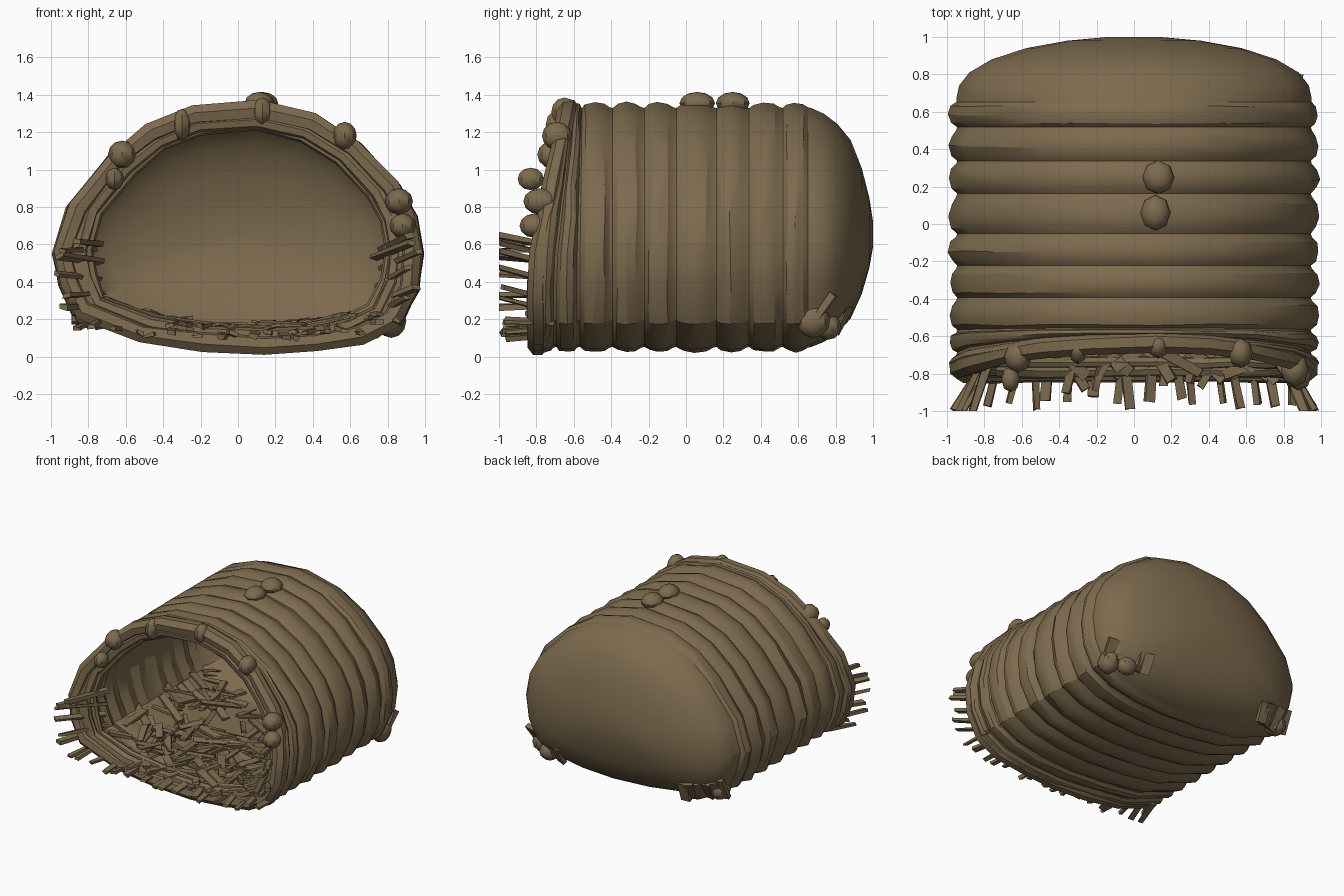
import bpy, bmesh, math, random
from mathutils import Vector, Matrix

if "Cube" in bpy.data.objects:
    bpy.data.objects.remove(bpy.data.objects["Cube"])
random.seed(4)
R = random.uniform

brown = bpy.data.materials.new("woven_brown")
brown.diffuse_color = (0.205, 0.145, 0.076, 1)
brown.use_nodes = True
brown.node_tree.nodes["Principled BSDF"].inputs["Base Color"].default_value = brown.diffuse_color

# Cross-section of the shelter (x, z), and the height it is scaled about
SECTION = [(0.15, 0.02), (0.45, 0.035), (0.7, 0.08), (0.88, 0.17), (0.97, 0.35), (0.995, 0.55),
           (0.96, 0.75), (0.87, 0.92), (0.66, 1.14), (0.42, 1.29), (0.12, 1.365), (-0.25, 1.335),
           (-0.5, 1.235), (-0.7, 1.07), (-0.92, 0.8), (-0.995, 0.55), (-0.96, 0.38), (-0.89, 0.22),
           (-0.55, 0.09), (-0.2, 0.04)]
CZ = 0.65


def finish(bm, name, angle=32):
    bmesh.ops.recalc_face_normals(bm, faces=bm.faces)
    me = bpy.data.meshes.new(name)
    bm.to_mesh(me)
    bm.free()
    me.materials.append(brown)
    ob = bpy.data.objects.new(name, me)
    bpy.context.collection.objects.link(ob)
    bpy.ops.object.select_all(action='DESELECT')
    ob.select_set(True)
    bpy.context.view_layer.objects.active = ob
    bpy.ops.object.shade_smooth_by_angle(angle=math.radians(angle))
    return ob


def lean(y, z):
    """The mouth leans backwards above mid height; fades out behind the rim."""
    fade = max(0, min(1, (-0.55 - y) / 0.25))
    return y + 0.17 * fade * max(0, (z - 0.5) / 0.85)


def ring(y, s, jitter=0.0, sz=None):
    pts = []
    for x, z in SECTION:
        j = R(-jitter, jitter)
        zz = CZ + (z - CZ) * ((sz or s) + j)
        pts.append(Vector((x * (s + j), lean(y, zz) + R(-jitter, jitter), zz)))
    return pts


def loft(bm, rings):
    rows = [[bm.verts.new(p) for p in r] for r in rings]
    n = len(rows[0])
    for a, b in zip(rows, rows[1:]):
        for i in range(n):
            bm.faces.new((a[i], a[(i + 1) % n], b[(i + 1) % n], b[i]))
    bm.faces.new(rows[0])
    bm.faces.new(rows[-1])


# Ribbed shell: inner skin from its back wall to the mouth, then the outer skin to the dome
grooves = [-0.81, -0.70, -0.575, -0.40, -0.23, -0.06, 0.155, 0.33, 0.51, 0.66]
dome = [(0.67, 0.955, 0.95), (0.74, 0.94, 0.905), (0.81, 0.885, 0.83), (0.88, 0.765, 0.71),
        (0.94, 0.58, 0.5), (0.98, 0.36, 0.28), (1.0, 0.14, 0.1)]
rings = [ring(y - 0.06, s * 0.92, 0, sz * 0.92) for y, s, sz in reversed(dome)]
for a, b in reversed(list(zip(grooves, grooves[1:]))):
    t = 0 if a > -0.6 else -0.04
    rings += [ring(b - 0.01, 0.86 + t), ring((a + b) / 2, 0.885 + t, 0.006)]
rings += [ring(-0.81, 0.82), ring(-0.82, 0.88), ring(-0.81, 0.95)]
for a, b in zip(grooves, grooves[1:]):
    w = b - a
    rings += [ring(a + 0.008, 0.95), ring(a + 0.2 * w, 0.978, 0.006), ring(a + 0.48 * w, 0.994, 0.008),
              ring(a + 0.78 * w, 0.982, 0.006), ring(b - 0.008, 0.955)]
rings += [ring(y, s, 0, sz) for y, s, sz in dome]
bm = bmesh.new()
loft(bm, rings)
finish(bm, "ribbed_shell", 28)


# Bundled rods around the mouth
def tube(bm, path, r, sides=7):
    n = len(path)
    rows = []
    for i, p in enumerate(path):
        t = (path[(i + 1) % n] - path[i - 1]).normalized()
        u = t.cross(Vector((0, 1, 0))).normalized()
        v = t.cross(u)
        k = r * R(0.88, 1.12)
        rows.append([bm.verts.new(p + (u * math.cos(a) + v * math.sin(a)) * k)
                     for a in [2 * math.pi * j / sides for j in range(sides)]])
    for i in range(n):
        a, b = rows[i], rows[(i + 1) % n]
        for j in range(sides):
            bm.faces.new((a[j], a[(j + 1) % sides], b[(j + 1) % sides], b[j]))


bm = bmesh.new()
for y, s, r in [(-0.79, 0.935, 0.058), (-0.78, 0.855, 0.04), (-0.74, 0.815, 0.03)]:
    tube(bm, ring(y, s, 0.006), r)
finish(bm, "mouth_rods", 40)


# Knots on the mouth, pegs on the roof, lumps at the back corners
def lumps(name, items):
    bm = bmesh.new()
    for x, y, z, sx, sy, sz in items:
        m = Matrix.Translation((x, y, z)) @ Matrix.Diagonal((sx, sy, sz, 1))
        bmesh.ops.create_uvsphere(bm, u_segments=8, v_segments=6, radius=1, matrix=m)
    finish(bm, name, 40)


lumps("mouth_knots", [
    (-0.62, -0.71, 1.08, 0.075, 0.085, 0.075), (-0.3, -0.67, 1.24, 0.05, 0.08, 0.085),
    (0.13, -0.65, 1.31, 0.055, 0.07, 0.075), (0.57, -0.69, 1.18, 0.065, 0.08, 0.075),
    (0.86, -0.78, 0.83, 0.075, 0.09, 0.07), (0.88, -0.81, 0.7, 0.07, 0.08, 0.065),
    (-0.66, -0.83, 0.95, 0.05, 0.07, 0.06)])
lumps("roof_pegs", [(0.13, 0.25, 1.355, 0.085, 0.09, 0.06), (0.115, 0.06, 1.355, 0.08, 0.095, 0.06)])
lumps("corner_lumps", [(0.82, 0.68, 0.19, 0.08, 0.09, 0.09), (0.71, 0.76, 0.16, 0.08, 0.07, 0.07),
                       (-0.8, 0.7, 0.23, 0.08, 0.09, 0.08)])


# Straw pieces
def straw(bm, p, d, length, width, thick):
    rot = Vector(d).normalized().to_track_quat('Y', 'Z').to_matrix().to_4x4()
    roll = Matrix.Rotation(R(-0.4, 0.4), 4, 'Y')
    m = Matrix.Translation(p) @ rot @ roll @ Matrix.Diagonal((width, length, thick, 1))
    for v in bmesh.ops.create_cube(bm, size=1, matrix=m)["verts"]:
        v.co += Vector([R(-0.006, 0.006) for _ in range(3)])
        v.co.y = max(v.co.y, -1.0)
        v.co.x = max(-0.99, min(0.99, v.co.x))


def floor_z(x):
    return 0.115 + (0.26 if x < 0 else 0.14) * x * x


# Loose bedding over the whole floor
bm = bmesh.new()
for i in range(200):
    x, y = R(-0.72, 0.72), R(-0.78, 0.74)
    a = R(0, math.pi)
    slope = (floor_z(x + 0.1) - floor_z(x - 0.1)) / 0.2
    straw(bm, (x, y, floor_z(x) + R(0, 0.055)),
          (math.cos(a), math.sin(a), slope * math.cos(a) + R(-0.15, 0.15)),
          R(0.16, 0.34), R(0.035, 0.06), R(0.012, 0.025))
finish(bm, "floor_straw", 20)

# Fringe poking out over the sill
bm = bmesh.new()
for i in range(17):
    x = -0.85 + 1.7 * i / 16 + R(-0.04, 0.04)
    straw(bm, (x, -0.83 + R(-0.02, 0.03), 0.1 + 0.12 * x * x + R(-0.02, 0.03)),
          (R(-0.15, 0.15) + 0.2 * x, -1, R(-0.2, 0.05)), R(0.24, 0.32), R(0.03, 0.055), 0.022)
# Bunches splayed out at both sides of the mouth
for side in (-1, 1):
    for z in (0.27, 0.33, 0.43, 0.52, 0.57, 0.61):
        straw(bm, (side * R(0.8, 0.87), -0.83, z),
              (side * R(0.3, 0.7), -1, R(-0.05, 0.1) + (0.2 if side > 0 else 0)),
              R(0.36, 0.42), R(0.03, 0.05), 0.025)
finish(bm, "mouth_straw", 20)

# Shards tucked along the back corners
bm = bmesh.new()
for side in (-1, 1):
    for i in range(6):
        t = i / 5
        straw(bm, (side * (0.85 - 0.28 * t), 0.74 + 0.09 * t, 0.26 - 0.06 * t),
              (side * R(-0.1, 0.3), R(0.3, 0.7), 1), R(0.14, 0.22), R(0.06, 0.09), 0.03)
finish(bm, "corner_shards", 20)
